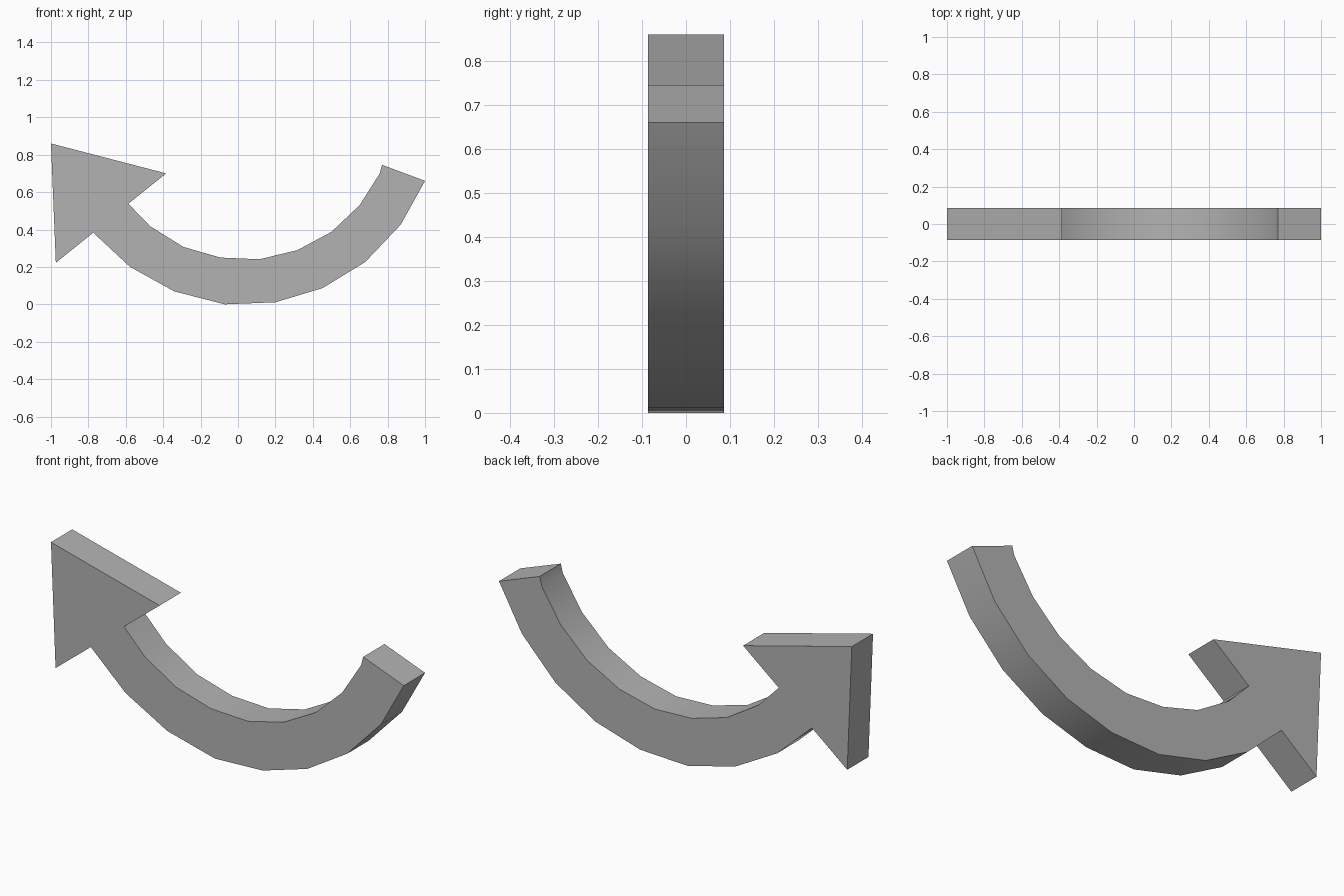
import bpy
import bmesh
import math

cube = bpy.data.objects.get("Cube")
if cube:
    bpy.data.objects.remove(cube, do_unlink=True)

HALF_DEPTH = 0.086

# Grey material
grey = bpy.data.materials.new("grey")
grey.use_nodes = True
colour = (0.45, 0.45, 0.45, 1.0)
grey.diffuse_color = colour
grey.node_tree.nodes["Principled BSDF"].inputs["Base Color"].default_value = colour

# Outline in x and z: lower curve of the shaft, arrow head, upper curve
lower_curve = [(1.0, 0.66), (0.87, 0.426), (0.68, 0.226), (0.453, 0.087), (0.2, 0.011),
               (-0.071, 0.0), (-0.34, 0.069), (-0.577, 0.2), (-0.774, 0.383)]
head = [(-0.974, 0.222), (-1.0, 0.86), (-0.384, 0.7)]
upper_curve = [(-0.586, 0.538), (-0.469, 0.417), (-0.292, 0.307), (-0.094, 0.25),
               (0.115, 0.241), (0.318, 0.29), (0.5, 0.388), (0.65, 0.53),
               (0.758, 0.7), (0.77, 0.746)]

# Curved arrow: extrude the outline through its depth
bm = bmesh.new()
outline = [bm.verts.new((x, -HALF_DEPTH, z)) for x, z in lower_curve + head + upper_curve]
front = bm.faces.new(outline)
extruded = bmesh.ops.extrude_face_region(bm, geom=[front], use_keep_orig=True)
back = [v for v in extruded["geom"] if isinstance(v, bmesh.types.BMVert)]
bmesh.ops.translate(bm, verts=back, vec=(0, 2 * HALF_DEPTH, 0))
bmesh.ops.recalc_face_normals(bm, faces=bm.faces)
mesh = bpy.data.meshes.new("curved_arrow")
bm.to_mesh(mesh)
bm.free()
mesh.materials.append(grey)

arrow = bpy.data.objects.new("curved_arrow", mesh)
bpy.context.collection.objects.link(arrow)

# Smooth along the curve, sharp at the corners
bpy.ops.object.select_all(action='DESELECT')
arrow.select_set(True)
bpy.context.view_layer.objects.active = arrow
bpy.ops.object.shade_smooth_by_angle(angle=math.radians(30))
